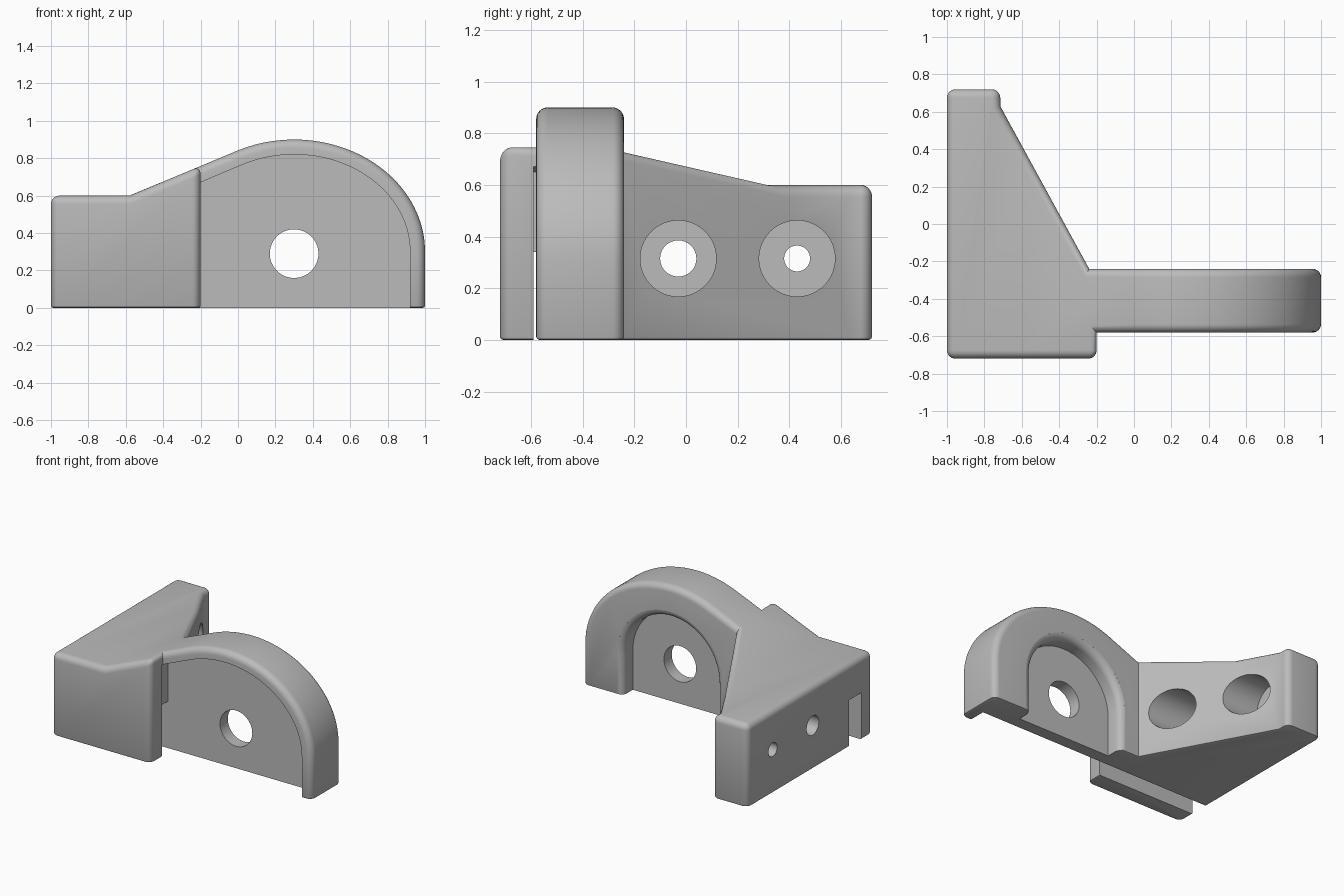
import bpy, bmesh
from math import sin, cos, pi, radians

cube = bpy.data.objects.get("Cube")
if cube:
    bpy.data.objects.remove(cube, do_unlink=True)

grey = bpy.data.materials.new("plain grey")
grey.use_nodes = True
colour = (0.5, 0.5, 0.5, 1)
grey.diffuse_color = colour
grey.node_tree.nodes["Principled BSDF"].inputs["Base Color"].default_value = colour


def loft(name, rings):
    """Closed solid through rings of equal point count."""
    bm = bmesh.new()
    loops = [[bm.verts.new(p) for p in ring] for ring in rings]
    n = len(loops[0])
    for a, b in zip(loops, loops[1:]):
        for i in range(n):
            j = (i + 1) % n
            bm.faces.new((a[i], a[j], b[j], b[i]))
    bm.faces.new(loops[0][::-1])
    bm.faces.new(loops[-1])
    bmesh.ops.recalc_face_normals(bm, faces=bm.faces)
    mesh = bpy.data.meshes.new(name)
    bm.to_mesh(mesh)
    bm.free()
    mesh.materials.append(grey)
    obj = bpy.data.objects.new(name, mesh)
    bpy.context.collection.objects.link(obj)
    return obj


def prism(name, pts, axis, lo, hi):
    place = {"x": lambda a, b, h: (h, a, b),
             "y": lambda a, b, h: (a, h, b),
             "z": lambda a, b, h: (a, b, h)}[axis]
    return loft(name, [[place(a, b, h) for a, b in pts] for h in (lo, hi)])


def circle(cx, cy, r, n=64):
    return [(cx + r * cos(2 * pi * i / n), cy + r * sin(2 * pi * i / n)) for i in range(n)]


def combine(obj, other, operation):
    """Apply a boolean, then drop the helper."""
    mod = obj.modifiers.new("cut", "BOOLEAN")
    mod.operation, mod.solver, mod.object = operation, "EXACT", other
    bpy.context.view_layer.objects.active = obj
    bpy.ops.object.modifier_apply(modifier=mod.name)
    bpy.data.objects.remove(other, do_unlink=True)


def dome(inset, steps=44):
    """Elliptical shoulder, from the right side over the top to x = 0."""
    a, b = 0.7 - inset, 0.6 - inset
    end = pi / 2 + 0.443
    return [(0.3 + a * cos(end * i / steps), 0.3 + b * sin(end * i / steps))
            for i in range(steps + 1)]


# Body: plan outline intersected with the side profile
plan = [(-1, -.72), (-.2, -.72), (-.2, -.58), (1, -.58), (1, -.24),
        (-.24, -.24), (-.715, .63), (-.715, .72), (-1, .72)]
body = prism("bracket_body", plan, "z", 0, 1.2)
profile = [(-1.2, -.2), (1, -.2)] + dome(0) + [(-.58, .6), (-1.2, .6)]
combine(body, prism("profile_helper", profile, "y", -1, 1), "INTERSECT")

# Rounded outer edges, with a finer radius underneath
bm = bmesh.new()
bm.from_mesh(body.data)
bmesh.ops.remove_doubles(bm, verts=bm.verts, dist=1e-5)
bmesh.ops.dissolve_limit(bm, angle_limit=radians(0.5), verts=bm.verts, edges=bm.edges)


def on_floor(edge):
    return all(v.co.z < 1e-4 for v in edge.verts)


def is_corner(edge):
    return len(edge.link_faces) == 2 and edge.is_convex and edge.calc_face_angle() > 0.5


upper = [e for e in bm.edges if is_corner(e) and not on_floor(e)]
bmesh.ops.bevel(bm, geom=upper, offset=0.045, segments=6, profile=0.5, affect="EDGES")
lower = [e for e in bm.edges if is_corner(e) and on_floor(e)]
bmesh.ops.bevel(bm, geom=lower, offset=0.012, segments=2, profile=0.5, affect="EDGES")
bm.to_mesh(body.data)
bm.free()

# Front recess inside the rim, and the slot running on behind the front lip
recess = [(-.25, -.1), (.92, -.1)] + dome(0.08) + [(-.25, .65)]
combine(body, prism("recess_cutter", recess, "y", -.59, -.45), "DIFFERENCE")
slot = [(-1.1, -.1), (-.22, -.1), (-.22, .34), (-1.1, .34)]
combine(body, prism("slot_cutter", slot, "y", -.59, -.45), "DIFFERENCE")


# Back pocket: an arch with a rounded mouth
def arch(r, y, n=40):
    curve = [(.3 + r * cos(pi * i / n), y, .29 + r * sin(pi * i / n)) for i in range(n + 1)]
    return [(.3 - r, y, -.1), (.3 + r, y, -.1)] + curve


mouth = [radians(t) for t in range(0, 86, 17)]
rings = [arch(.38, -.36)]
rings += [arch(.38 + .05 * (1 - cos(t)), -.29 + .05 * sin(t)) for t in mouth]
rings += [arch(.43, -.2)]
combine(body, loft("pocket_cutter", rings), "DIFFERENCE")

# Pivot hole through the web
combine(body, prism("pivot_cutter", circle(.3, .29, .13), "y", -.8, 0), "DIFFERENCE")

# Screw holes with counterbores opening on the slanted side
for y, r in ((-.03, .07), (.43, .05)):
    combine(body, prism("bore_cutter", circle(y, .315, .147), "x", -.82, .2), "DIFFERENCE")
    combine(body, prism("screw_cutter", circle(y, .315, r), "x", -1.2, -.7), "DIFFERENCE")

# Smooth shading with crisp edges
bpy.ops.object.select_all(action="DESELECT")
body.select_set(True)
bpy.context.view_layer.objects.active = body
bpy.ops.object.shade_smooth_by_angle(angle=radians(30))
